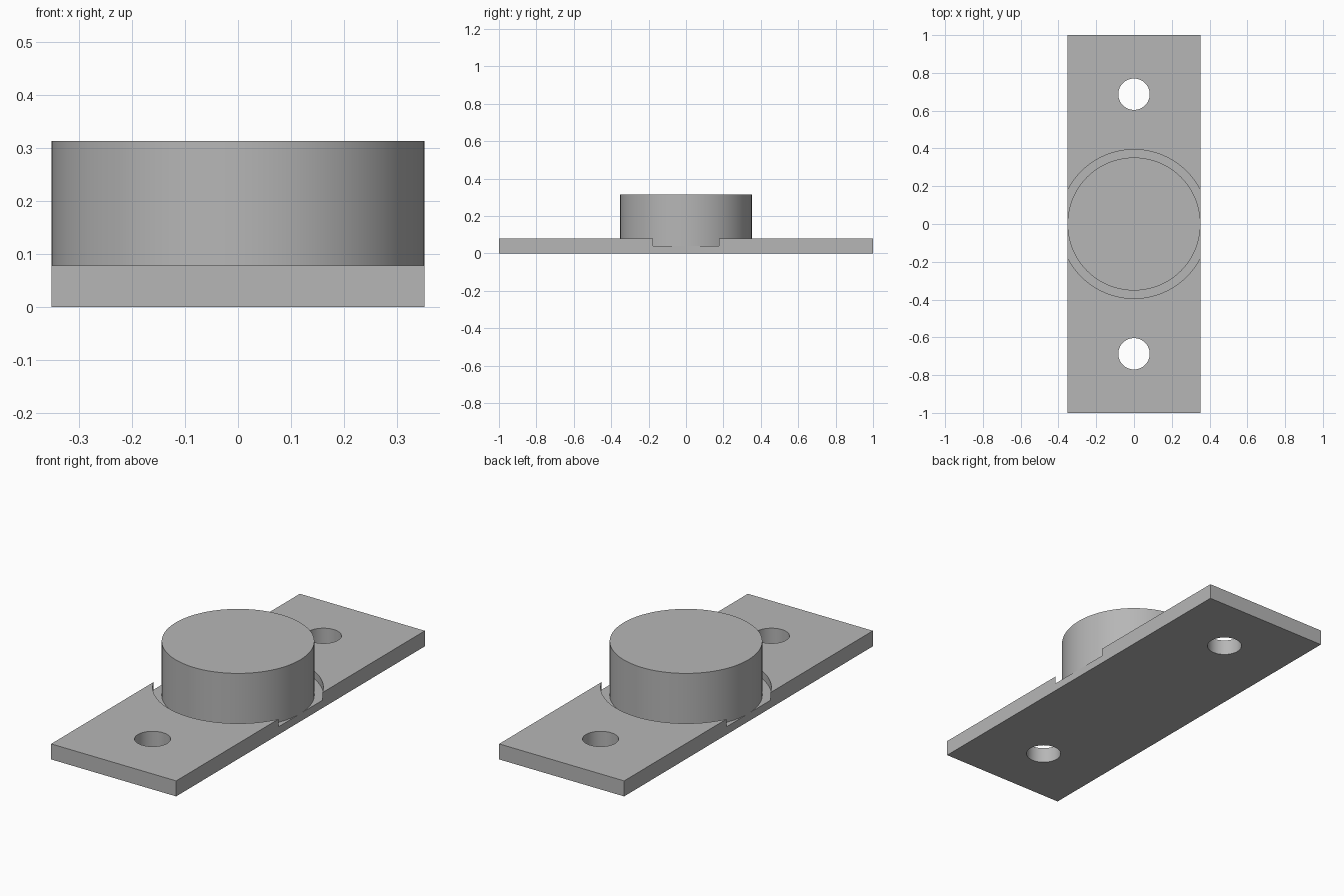
import bpy
import math

cube = bpy.data.objects.get("Cube")
if cube:
    bpy.data.objects.remove(cube, do_unlink=True)

HALF_WIDTH = 0.352
PLATE_TOP = 0.079
RECESS_FLOOR = 0.04
BOSS_TOP = 0.314

grey = bpy.data.materials.new("plain grey")
grey.use_nodes = True
colour = (0.47, 0.47, 0.47, 1)
grey.diffuse_color = colour
grey.node_tree.nodes["Principled BSDF"].inputs["Base Color"].default_value = colour


def cylinder(name, radius, bottom, top, y=0, sides=96):
    bpy.ops.mesh.primitive_cylinder_add(
        vertices=sides, radius=radius, depth=top - bottom,
        location=(0, y, (bottom + top) / 2))
    obj = bpy.context.object
    obj.name = name
    obj.data.materials.append(grey)
    return obj


def cut(target, cutter):
    cutter.hide_render = True
    mod = target.modifiers.new("cut", 'BOOLEAN')
    mod.operation = 'DIFFERENCE'
    mod.solver = 'EXACT'
    mod.object = cutter
    bpy.context.view_layer.objects.active = target
    bpy.ops.object.modifier_apply(modifier=mod.name)
    bpy.data.objects.remove(cutter, do_unlink=True)


def smooth(obj):
    bpy.ops.object.select_all(action='DESELECT')
    obj.select_set(True)
    bpy.context.view_layer.objects.active = obj
    bpy.ops.object.shade_smooth_by_angle(angle=math.radians(30))


# Flat mounting plate
bpy.ops.mesh.primitive_cube_add(size=1, location=(0, 0, PLATE_TOP / 2))
plate = bpy.context.object
plate.name = "mounting_plate"
plate.scale = (2 * HALF_WIDTH, 2, PLATE_TOP)
bpy.ops.object.transform_apply(location=True, rotation=False, scale=True)
plate.data.materials.append(grey)

# Round recess, open at both long edges
cut(plate, cylinder("recess_cutter", 0.394, RECESS_FLOOR, 0.2))

# Screw holes near both ends
for y in (-0.687, 0.687):
    cut(plate, cylinder("hole_cutter", 0.083, -0.1, 0.2, y, 64))
smooth(plate)

# Solid round boss standing in the recess
smooth(cylinder("round_boss", HALF_WIDTH, RECESS_FLOOR, BOSS_TOP))
